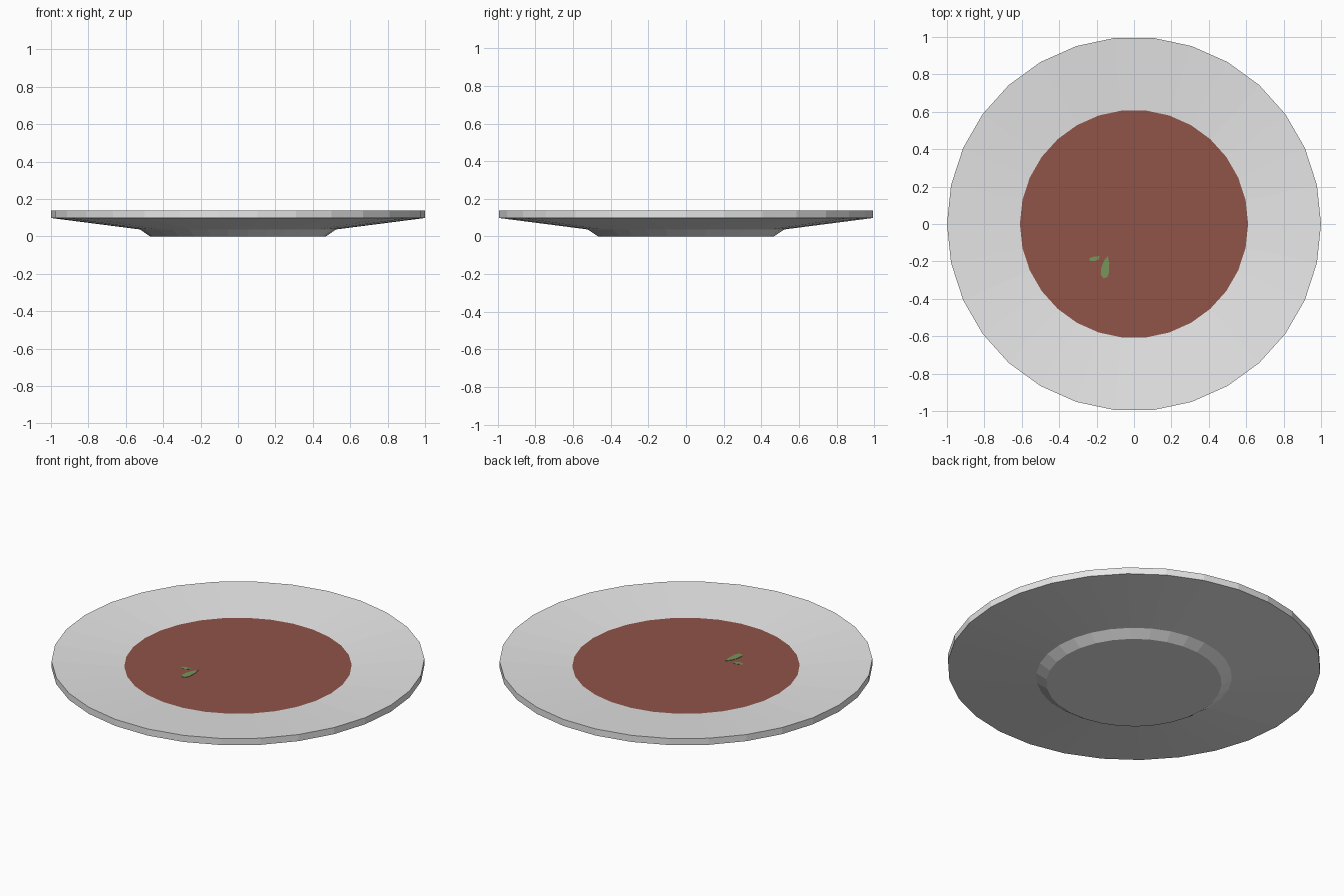
import bpy, bmesh, math

if "Cube" in bpy.data.objects:
    bpy.data.objects.remove(bpy.data.objects["Cube"])

SIDES = 30

def material(name, rgb):
    m = bpy.data.materials.new(name)
    m.diffuse_color = (*rgb, 1)
    m.use_nodes = True
    m.node_tree.nodes["Principled BSDF"].inputs["Base Color"].default_value = m.diffuse_color
    return m

def finish(name, bm, mat):
    bmesh.ops.recalc_face_normals(bm, faces=bm.faces)
    me = bpy.data.meshes.new(name)
    bm.to_mesh(me)
    bm.free()
    me.materials.append(mat)
    ob = bpy.data.objects.new(name, me)
    bpy.context.collection.objects.link(ob)
    return ob

def lathe(name, profile, mat):
    """Spin a closed (radius, z) profile, capping both ends."""
    bm = bmesh.new()
    rings = [[bm.verts.new((r * math.cos(2 * math.pi * i / SIDES),
                            r * math.sin(2 * math.pi * i / SIDES), z))
              for i in range(SIDES)] for r, z in profile]
    for a, b in zip(rings, rings[1:]):
        for i in range(SIDES):
            j = (i + 1) % SIDES
            bm.faces.new((a[i], a[j], b[j], b[i]))
    bm.faces.new(rings[0])
    bm.faces.new(rings[-1])
    return finish(name, bm, mat)

def plate_shape(name, outline, z, depth, mat):
    """Thin plate from an outline."""
    bm = bmesh.new()
    f = bm.faces.new([bm.verts.new((x, y, z)) for x, y in outline])
    top = bmesh.ops.extrude_face_region(bm, geom=[f])
    bmesh.ops.translate(bm, vec=(0, 0, depth),
                        verts=[v for v in top["geom"] if isinstance(v, bmesh.types.BMVert)])
    return finish(name, bm, mat)

china = material("china_white", (0.80, 0.80, 0.80))
sauce = material("red_brown_soup", (0.28, 0.087, 0.066))
herb = material("herb_green", (0.19, 0.30, 0.105))

# Plate: foot, sloped underside, rim, and sloped inside with a shallow well
lathe("plate", [(0.47, 0), (0.525, 0.037), (1.0, 0.098), (1.0, 0.137),
                (0.61, 0.102), (0.50, 0.08)], china)

# Soup surface filling the well
lathe("soup", [(0.52, 0.088), (0.61, 0.103)], sauce)

# Herb flecks lying at the surface
plate_shape("large_herb", [(-0.14, -0.17), (-0.132, -0.21), (-0.135, -0.265), (-0.145, -0.287),
                           (-0.165, -0.288), (-0.178, -0.27), (-0.175, -0.235), (-0.16, -0.195)],
            0.101, 0.004, herb)
plate_shape("small_herb", [(-0.185, -0.172), (-0.188, -0.188), (-0.21, -0.199), (-0.236, -0.197),
                           (-0.238, -0.183), (-0.215, -0.174)], 0.101, 0.003, herb)
